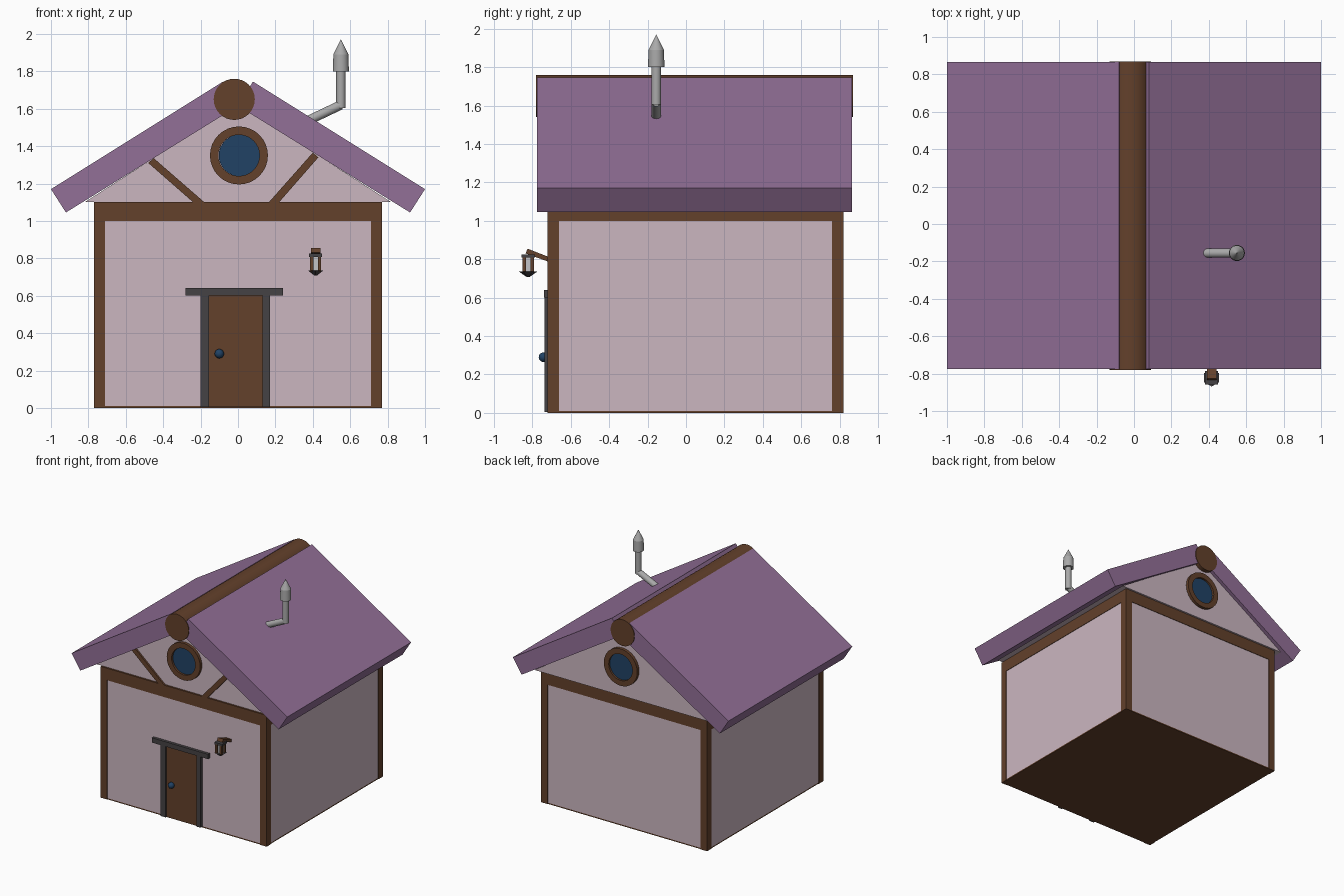
import bpy, bmesh, math
from mathutils import Vector

if "Cube" in bpy.data.objects:
    bpy.data.objects.remove(bpy.data.objects["Cube"])


def mat(name, r, g, b):
    m = bpy.data.materials.new(name)
    m.diffuse_color = (r, g, b, 1)
    m.use_nodes = True
    m.node_tree.nodes["Principled BSDF"].inputs["Base Color"].default_value = m.diffuse_color
    return m


PINK = mat("pink plaster", 0.60, 0.47, 0.53)
PURPLE = mat("purple roof", 0.29, 0.16, 0.31)
BROWN = mat("brown timber", 0.125, 0.052, 0.024)
DARK = mat("dark grey trim", 0.06, 0.055, 0.058)
BLUE = mat("deep blue", 0.015, 0.055, 0.13)
METAL = mat("grey metal", 0.40, 0.40, 0.40)
LIGHT = mat("lamp glass", 0.55, 0.55, 0.57)


def finish(name, bm, material, smooth=False):
    bmesh.ops.recalc_face_normals(bm, faces=bm.faces)
    me = bpy.data.meshes.new(name)
    bm.to_mesh(me)
    bm.free()
    ob = bpy.data.objects.new(name, me)
    bpy.context.collection.objects.link(ob)
    me.materials.append(material)
    if smooth:
        bpy.ops.object.select_all(action='DESELECT')
        ob.select_set(True)
        bpy.context.view_layer.objects.active = ob
        bpy.ops.object.shade_smooth_by_angle(angle=math.radians(35))
    return ob


def prism(name, pts, y0, y1, material):
    """Extrude an x-z outline along y."""
    bm = bmesh.new()
    f = bm.faces.new([bm.verts.new((x, y0, z)) for x, z in pts])
    r = bmesh.ops.extrude_face_region(bm, geom=[f])
    vs = [v for v in r["geom"] if isinstance(v, bmesh.types.BMVert)]
    bmesh.ops.translate(bm, verts=vs, vec=(0, y1 - y0, 0))
    return finish(name, bm, material)


def box(name, x0, x1, y0, y1, z0, z1, material):
    return prism(name, [(x0, z0), (x1, z0), (x1, z1), (x0, z1)], y0, y1, material)


def rod(name, a, b, r1, r2, material, sides=24):
    """Cylinder or cone from point a to point b."""
    a, b = Vector(a), Vector(b)
    bm = bmesh.new()
    bmesh.ops.create_cone(bm, cap_ends=True, segments=sides, radius1=r1,
                          radius2=r2, depth=(b - a).length)
    bmesh.ops.rotate(bm, verts=bm.verts, cent=(0, 0, 0),
                     matrix=(b - a).to_track_quat('Z', 'Y').to_matrix())
    bmesh.ops.translate(bm, verts=bm.verts, vec=(a + b) / 2)
    return finish(name, bm, material, sides > 8)


# Body: plaster walls, floor, corner posts and ring of beams
W, YF, YB = 0.77, -0.72, 0.82
box("walls", -W + .004, W - .004, YF + .004, YB - .004, 0.01, 1.09, PINK)
box("floor", -W + .004, W - .004, YF + .004, YB - .004, 0, 0.01, BROWN)
for side, x in (("left", -W), ("right", W - .06)):
    for end, y in (("front", YF), ("back", YB - .06)):
        box(f"{end}_{side}_post", x, x + .06, y, y + .06, 0, 1.0, BROWN)
    box(f"{side}_beam", x, x + .06, YF + .06, YB - .06, 1.0, 1.1, BROWN)
for end, y in (("front", YF), ("back", YB - .06)):
    box(f"{end}_beam", -W, W, y, y + .06, 1.0, 1.1, BROWN)

# Gable, roof slabs and ridge log
GF, GB = -0.705, 0.835
prism("gable", [(-.82, 1.1), (.82, 1.1), (0, 1.625)], GF, GB, PINK)
for side, s in (("left", -1), ("right", 1)):
    prism(f"{side}_roof", [(s * .92, 1.045), (s * 1.0, 1.17), (s * .08, 1.745),
                           (0, 1.615)], -0.775, 0.865, PURPLE)
rod("ridge_log", (-.02, -.78, 1.65), (-.02, .87, 1.65), .11, .11, BROWN, 32)

# Round gable windows, front and back
for end, y, d in (("front", GF, -1), ("back", GB, 1)):
    bm = bmesh.new()
    n, rings = 32, []
    for r, dy in ((.11, 0), (.11, .025), (.155, .025), (.155, 0)):
        rings.append([bm.verts.new((.005 + r * math.cos(2 * math.pi * i / n), y + d * dy,
                                    1.35 + r * math.sin(2 * math.pi * i / n)))
                      for i in range(n)])
    for k in range(4):
        p, q = rings[k], rings[(k + 1) % 4]
        for i in range(n):
            j = (i + 1) % n
            bm.faces.new((p[i], p[j], q[j], q[i]))
    finish(f"{end}_window_ring", bm, BROWN, True)
    rod(f"{end}_window_glass", (.008, y, 1.35), (.008, y + d * .009, 1.35),
        .111, .111, BLUE, 32)

# Diagonal braces on the front gable
prism("left_brace", [(-.24, 1.1), (-.18, 1.1), (-.45, 1.335), (-.48, 1.31)],
      GF - .015, GF + .01, BROWN)
prism("right_brace", [(.165, 1.1), (.22, 1.1), (.43, 1.34), (.40, 1.365)],
      GF - .015, GF + .01, BROWN)

# Door, frame and knob
box("door", -.16, .135, -.727, -.70, 0.005, .605, BROWN)
box("left_jamb", -.20, -.155, -.738, -.70, 0.005, .60, DARK)
box("right_jamb", .13, .17, -.738, -.70, 0.005, .60, DARK)
box("lintel", -.28, .24, -.74, -.70, .60, .64, DARK)
bm = bmesh.new()
bmesh.ops.create_uvsphere(bm, u_segments=16, v_segments=10, radius=.025)
bmesh.ops.translate(bm, verts=bm.verts, vec=(-.1, -.742, .29))
finish("door_knob", bm, BLUE, True)

# Wall lantern on a slanted arm
LX, LY = .415, -.822
bm = bmesh.new()
arm = [(-.71, .785), (-.71, .81), (-.825, .855), (-.835, .83)]
a = [bm.verts.new((LX - .025, y, z)) for y, z in arm]
b = [bm.verts.new((LX + .025, y, z)) for y, z in arm]
bm.faces.new(a)
bm.faces.new(b)
for i in range(4):
    bm.faces.new((a[i], a[i - 1], b[i - 1], b[i]))
finish("lantern_arm", bm, BROWN)
box("lantern_glass", LX - .02, LX + .02, LY - .02, LY + .02, .73, .81, LIGHT)
for sx in (-1, 1):
    for sy in (-1, 1):
        px, py = LX + sx * .021, LY + sy * .021
        box("lantern_post", px - .009, px + .009, py - .009, py + .009, .73, .81, BROWN)
box("lantern_cap", LX - .035, LX + .035, LY - .035, LY + .035, .808, .825, DARK)
rod("lantern_base", (LX, LY, .708), (LX, LY, .735), .008, .047, DARK, 6)

# Stove pipe with elbow and pointed cap
PX, PY = .55, -.155
rod("pipe_elbow", (.35, PY, 1.525), (PX, PY, 1.62), .025, .025, METAL)
rod("pipe", (PX, PY, 1.605), (PX, PY, 1.81), .025, .025, METAL)
rod("pipe_collar", (PX, PY, 1.80), (PX, PY, 1.89), .043, .04, METAL)
rod("pipe_tip", (PX, PY, 1.89), (PX, PY, 1.97), .04, 0.0005, METAL)
